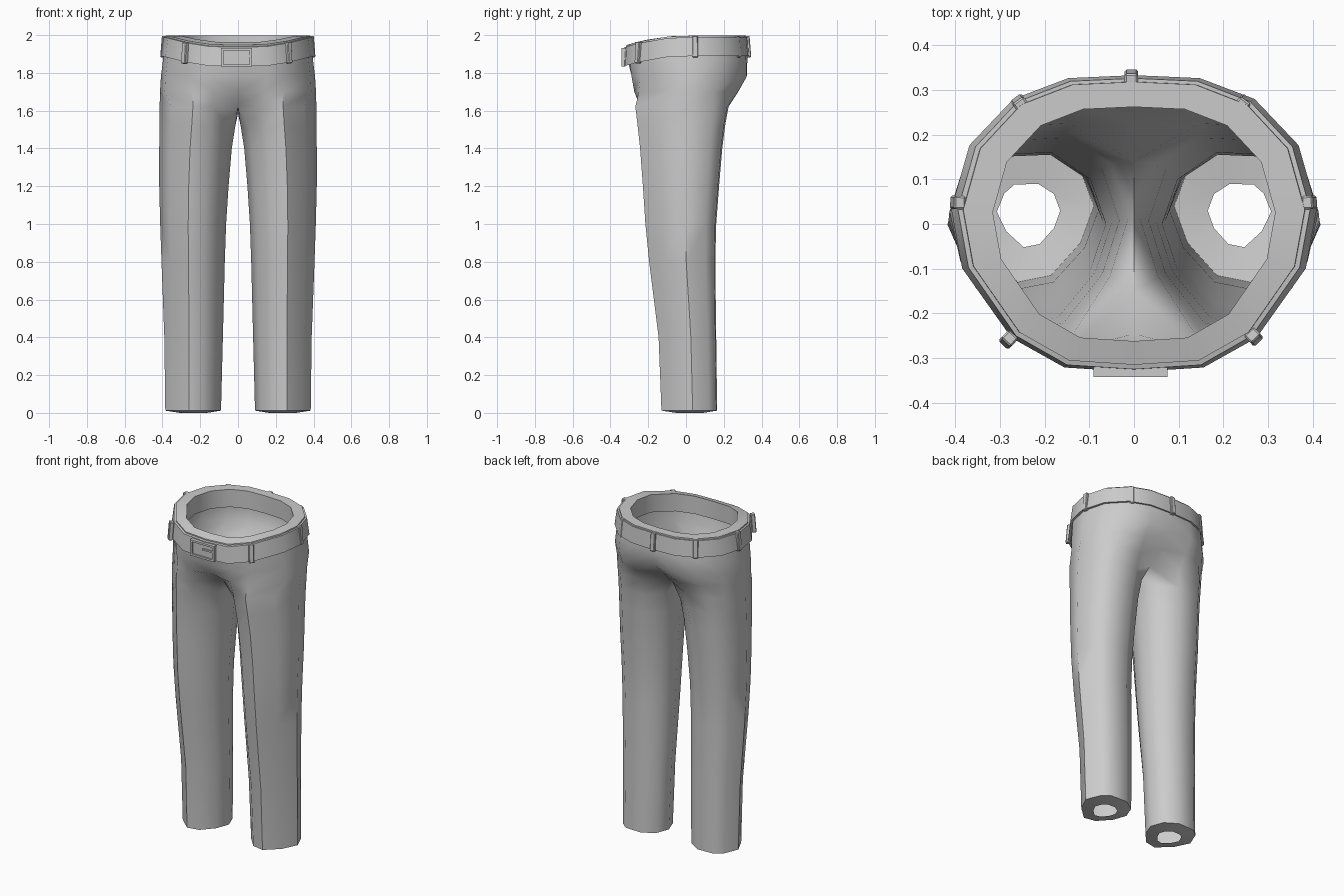
import bpy, bmesh, math
from mathutils import Vector, Matrix

if "Cube" in bpy.data.objects:
    bpy.data.objects.remove(bpy.data.objects["Cube"])

cloth = bpy.data.materials.new("plain grey")
cloth.diffuse_color = (0.6, 0.6, 0.6, 1)
cloth.use_nodes = True
cloth.node_tree.nodes["Principled BSDF"].inputs["Base Color"].default_value = cloth.diffuse_color


def make(name, bm, angle=30, mirror=False):
    bmesh.ops.recalc_face_normals(bm, faces=bm.faces)
    me = bpy.data.meshes.new(name)
    bm.to_mesh(me)
    bm.free()
    ob = bpy.data.objects.new(name, me)
    bpy.context.collection.objects.link(ob)
    me.materials.append(cloth)
    bpy.ops.object.select_all(action='DESELECT')
    bpy.context.view_layer.objects.active = ob
    ob.select_set(True)
    if mirror:
        m = ob.modifiers.new("mirror", 'MIRROR')
        m.use_clip = True
        bpy.ops.object.modifier_apply(modifier=m.name)
    bpy.ops.object.shade_smooth_by_angle(angle=math.radians(angle))
    return ob


def top_z(y):
    # waist dips toward the front
    return 1.997 - 0.5 * max(0, -y) ** 2


# half outline of the waist, front centre round the side to back centre
WAIST = [(0, -1), (.38, -.97), (.67, -.77), (.94, -.3), (1, .1),
         (.9, .53), (.66, .84), (.36, .98), (0, 1)]
# leg outline: seven outer points, then three along the inseam (back to front)
LEG = [(-.35, -.9), (.15, -1), (.7, -.5), (1, .12), (.76, .7), (.45, .97), (-.3, 1),
       (-.8, .68), (-1, .15), (-.8, -.4)]


def leg_ring(z, x0, x1, y0, y1):
    cx, rx, cy, ry = (x0 + x1) / 2, (x1 - x0) / 2, (y0 + y1) / 2, (y1 - y0) / 2
    return [Vector((cx + u * rx, cy + v * ry, z)) for u, v in LEG]


def waist_ring(rx, y0, y1, z=None, drop=0):
    pts = []
    for u, v in WAIST:
        y = v * (y1 if v > 0 else -y0)
        pts.append(Vector((u * rx, y, top_z(y) - drop if z is None else z)))
    return pts


# ---- trousers: turned-in hem, one leg and half the hips, mirrored ----
bm = bmesh.new()
legs = [leg_ring(*r) for r in [
    (0, .165, .307, -.052, .09), (.012, .09, .385, -.13, .165),
    (.4, .08, .39, -.145, .16), (.8, .07, .405, -.195, .155),
    (1.0, .063, .412, -.215, .16), (1.2, .05, .417, -.228, .175),
    (1.4, .033, .417, -.243, .192), (1.52, .014, .416, -.256, .207),
    (1.62, 0, .415, -.268, .225)]]
legs[-1][7:] = [Vector((0, .14, 1.625)), Vector((0, .01, 1.585)), Vector((0, -.15, 1.63))]
rings = [[bm.verts.new(p) for p in r] for r in legs]
for a, b in zip(rings, rings[1:]):
    for i in range(10):
        j = (i + 1) % 10
        bm.faces.new((a[i], a[j], b[j], b[i]))

low = waist_ring(.413, -.282, .282, 1.70)      # seat fold and crotch hollow
low[0].y, low[8].y = -.245, .225
low[1].x, low[2].xy = .135, (.24, -.25)
mid = waist_ring(.408, -.297, .328, 1.78)
mid[0].y, mid[8].y = -.287, .305
mid[2].xy = (.255, -.242)
hips = [low, mid, waist_ring(.397, -.310, .325, 1.87), waist_ring(.382, -.315, .318),
        # thick waistband turned inside
        waist_ring(.316, -.262, .262), waist_ring(.316, -.262, .262, drop=.11),
        waist_ring(.385, -.30, .312, drop=.11)]
prev = [rings[-1][9]] + rings[-1][:8]
for pts in hips:
    cur = [bm.verts.new(p) for p in pts]
    for i in range(8):
        bm.faces.new((prev[i], prev[i + 1], cur[i + 1], cur[i]))
    prev = cur
make("trousers", bm, 45, mirror=True)


# ---- belt: closed band around the waist ----
bm = bmesh.new()
section = [waist_ring(.409, -.331, .333, drop=.108), waist_ring(.394, -.325, .326, drop=.008),
           waist_ring(.376, -.311, .313, drop=.008), waist_ring(.386, -.311, .315, drop=.108)]
bands = [[bm.verts.new(p) for p in s] for s in section]
for k in range(4):
    a, b = bands[k], bands[(k + 1) % 4]
    for i in range(8):
        bm.faces.new((a[i], a[i + 1], b[i + 1], b[i]))
make("belt", bm, mirror=True)


def add_box(bm, centre, size, turn=0, tilt=0):
    mat = (Matrix.Translation(centre) @ Matrix.Rotation(turn, 4, 'Z')
           @ Matrix.Rotation(tilt, 4, 'X') @ Matrix.Diagonal((*size, 1)))
    bmesh.ops.create_cube(bm, size=1, matrix=mat)


# ---- belt loops: local -y points outward ----
for k, (x, y, nx, ny) in enumerate([(-.006, .328, 0, 1), (.245, .270, .6, .8), (-.255, .270, -.6, .8),
                                    (.392, .048, 1, .05), (-.394, .048, -1, .05),
                                    (.268, -.252, .68, -.73), (-.281, -.259, -.68, -.73)]):
    bm = bmesh.new()
    add_box(bm, (x, y, top_z(y) - .058), (.03, .026, .114), math.atan2(nx, -ny), -.08)
    bmesh.ops.bevel(bm, geom=bm.edges[:], offset=.004, segments=1, affect='EDGES')
    make("belt_loop_%d" % (k + 1), bm)

# ---- buckle: rectangular frame around a plate with a prong ----
bm = bmesh.new()
zc, xc, yc = 1.882, -.008, -.331
for s in (-1, 1):
    add_box(bm, (xc + s * .076, yc, zc), (.014, .022, .098))
    add_box(bm, (xc, yc, zc + s * .043), (.140, .022, .012))
make("buckle_frame", bm)
bm = bmesh.new()
add_box(bm, (xc, yc + .001, zc), (.138, .006, .074))
make("buckle_plate", bm)
bm = bmesh.new()
add_box(bm, (xc + .035, yc - .002, zc + .008), (.07, .014, .010))
make("buckle_prong", bm)
